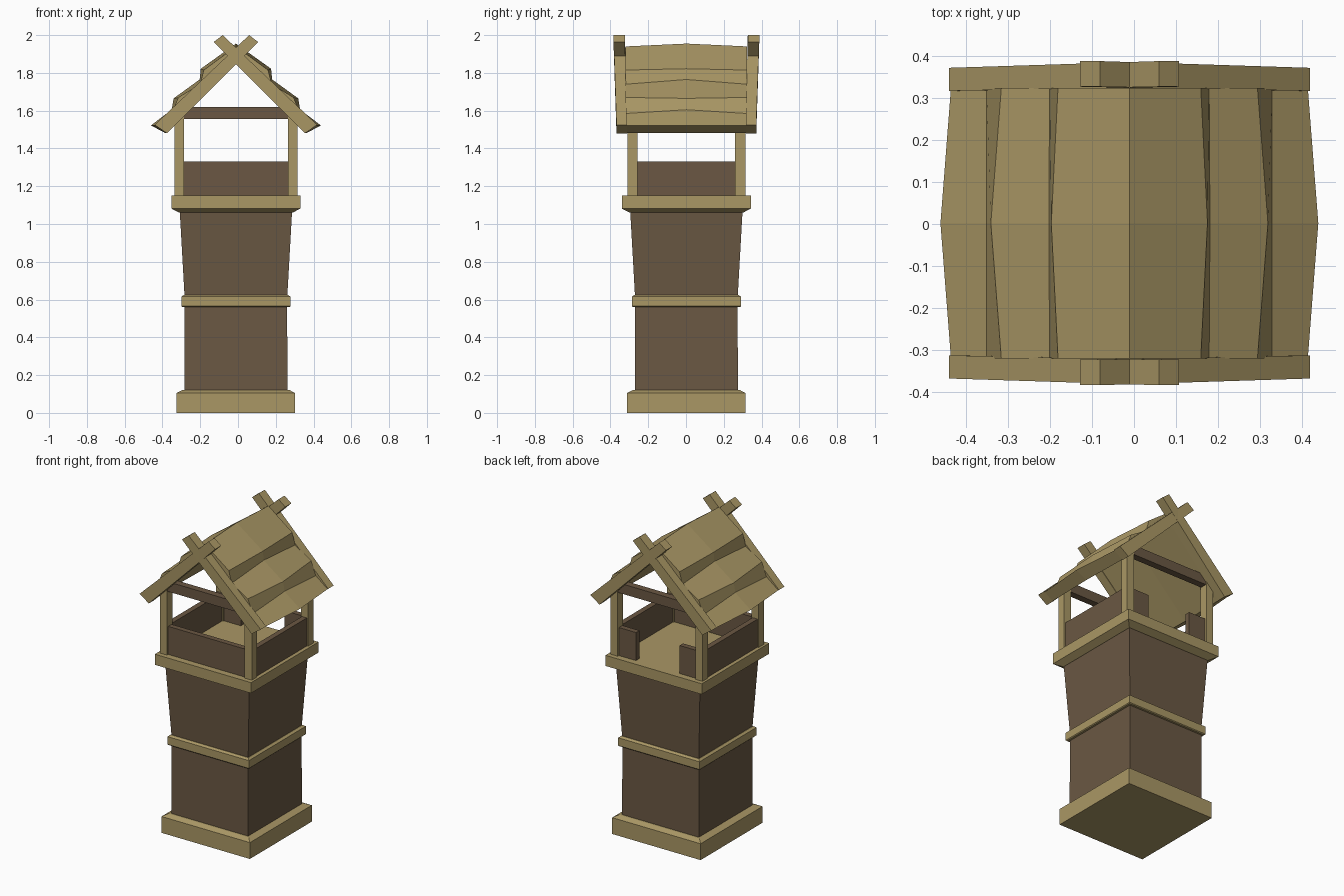
import bpy, bmesh

if "Cube" in bpy.data.objects:
    bpy.data.objects.remove(bpy.data.objects["Cube"])

CX, CY = -0.011, 0.002   # tower axis


def mat(name, rgb):
    m = bpy.data.materials.new(name)
    m.diffuse_color = (*rgb, 1)
    m.use_nodes = True
    m.node_tree.nodes["Principled BSDF"].inputs["Base Color"].default_value = m.diffuse_color
    return m


TAN = mat("light_wood", (0.40, 0.31, 0.13))
BROWN = mat("dark_wood", (0.145, 0.097, 0.056))


def loft(name, rings, material):
    """Skin a list of equal-length point rings and cap both ends."""
    bm = bmesh.new()
    vs = [[bm.verts.new(p) for p in r] for r in rings]
    n = len(vs[0])
    for a, b in zip(vs, vs[1:]):
        for i in range(n):
            j = (i + 1) % n
            bm.faces.new((a[i], a[j], b[j], b[i]))
    bm.faces.new(vs[0])
    bm.faces.new(vs[-1])
    bmesh.ops.recalc_face_normals(bm, faces=bm.faces)
    me = bpy.data.meshes.new(name)
    bm.to_mesh(me)
    bm.free()
    me.materials.append(material)
    ob = bpy.data.objects.new(name, me)
    bpy.context.collection.objects.link(ob)
    return ob


def square_stack(name, levels, material):
    """Square tower section from (z, half width) levels."""
    loft(name, [[(CX + sx * h, CY + sy * h, z) for sx, sy in
                 ((-1, -1), (1, -1), (1, 1), (-1, 1))] for z, h in levels], material)


def box(name, x0, x1, y0, y1, z0, z1, material):
    loft(name, [[(CX + x, CY + y, z) for x, y in
                 ((x0, y0), (x1, y0), (x1, y1), (x0, y1))] for z in (z0, z1)], material)


# Tower body and trim bands
square_stack("base", [(0, 0.314), (0.105, 0.314), (0.12, 0.285)], TAN)
square_stack("lower_body", [(0.1, 0.273), (0.58, 0.271)], BROWN)
square_stack("middle_band", [(0.56, 0.284), (0.565, 0.289), (0.615, 0.289), (0.625, 0.275)], TAN)
square_stack("upper_body", [(0.6, 0.271), (1.08, 0.298)], BROWN)
square_stack("platform", [(1.06, 0.3), (1.082, 0.342), (1.15, 0.342)], TAN)

# Corner posts
for sx in (-1, 1):
    for sy in (-1, 1):
        x, y = sx * 0.301, sy * 0.285
        box("corner_post", x - 0.025, x + 0.025, y - 0.027, y + 0.027, 1.14, 1.6, TAN)

# Parapet walls: full on front and sides, doorway in the back
Z0, Z1 = 1.14, 1.33
box("front_wall", -0.285, 0.285, -0.3, -0.265, Z0, Z1, BROWN)
for s in (-1, 1):
    a, b = sorted((s * 0.283, s * 0.318))
    box("side_wall", a, b, -0.265, 0.265, Z0, Z1, BROWN)
    a, b = sorted((s * 0.155, s * 0.285))
    box("back_wall_stub", a, b, 0.265, 0.3, Z0, Z1, BROWN)

# Cross beams under the gables
for name, y in (("front_beam", -0.285), ("back_beam", 0.285)):
    box(name, -0.325, 0.325, y - 0.022, y + 0.022, 1.557, 1.62, BROWN)

# Crossed gable rafters: (x, z, outer y, inner y)
RAFTER = ((0.43, 1.525, 0.37, 0.315), (-0.07, 2.0, 0.386, 0.325),
          (-0.118, 1.963, 0.386, 0.325), (0.365, 1.48, 0.37, 0.315))
for sx in (-1, 1):
    for sy in (-1, 1):
        loft("gable_rafter",
             [[(CX + sx * p[0], CY + sy * p[k], p[1]) for p in RAFTER] for k in (2, 3)], TAN)

# Stepped roof slopes, bowed out at mid length
ROOF_END = ((0, 1.94), (0.17, 1.815), (0.19, 1.74), (0.305, 1.67), (0.34, 1.585),
            (0.425, 1.522), (0.367, 1.482), (0, 1.85))
ROOF_MID = ((0, 1.955), (0.186, 1.822), (0.192, 1.765), (0.33, 1.665), (0.34, 1.605),
            (0.45, 1.522), (0.375, 1.482), (0, 1.855))
for sx, name in ((-1, "left_roof_slope"), (1, "right_roof_slope")):
    rings = [[(CX + sx * x, CY + y, z) for x, z in prof] for y, prof in
             ((-0.322, ROOF_END), (0, ROOF_MID), (0.322, ROOF_END))]
    loft(name, rings, TAN)
